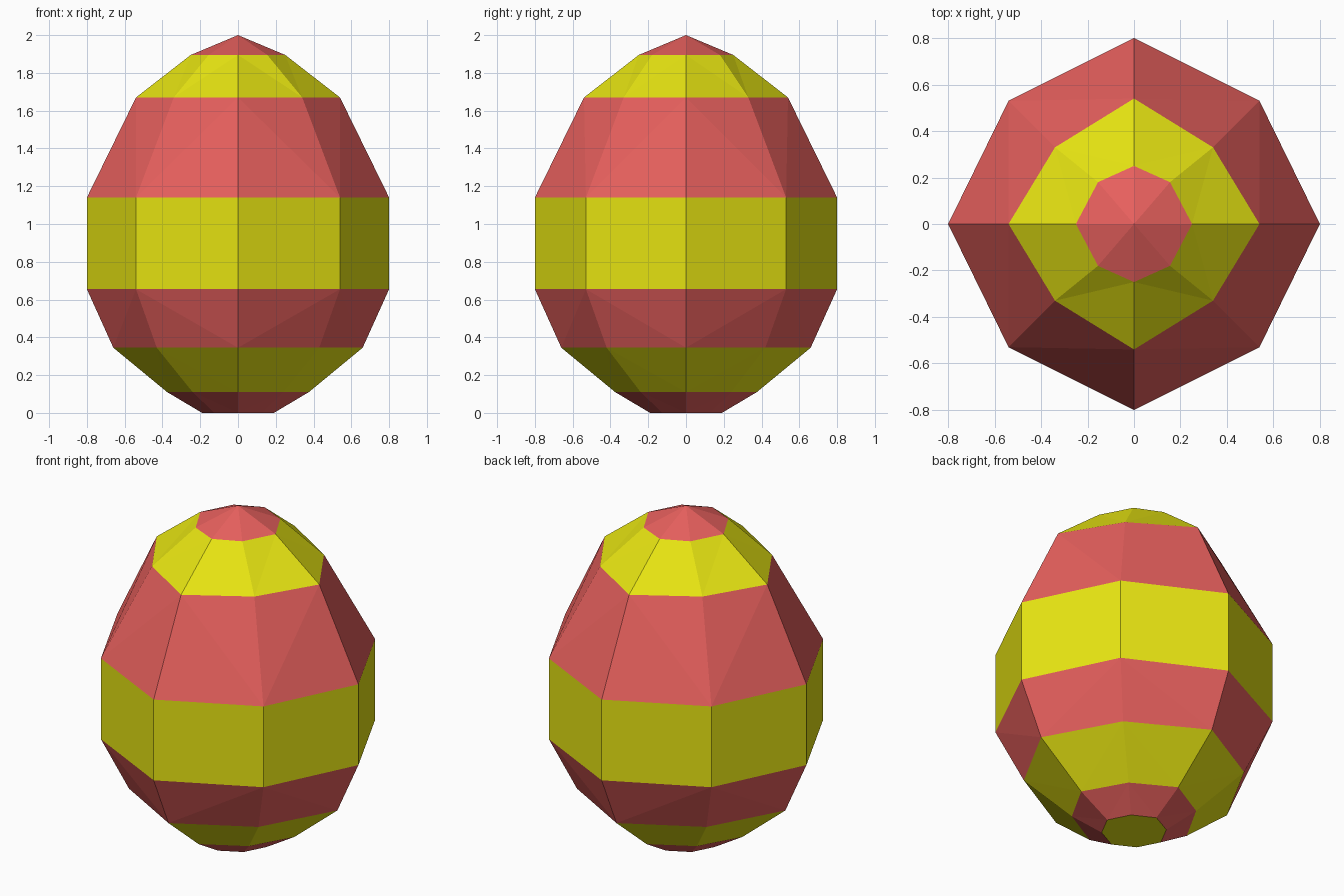
import bpy, bmesh

if "Cube" in bpy.data.objects:
    bpy.data.objects.remove(bpy.data.objects["Cube"])


def material(name, color):
    m = bpy.data.materials.new(name)
    m.diffuse_color = (*color, 1)
    m.use_nodes = True
    m.node_tree.nodes["Principled BSDF"].inputs["Base Color"].default_value = m.diffuse_color
    return m


yellow = material("yellow", (0.80, 0.78, 0.006))
red = material("coral red", (0.80, 0.117, 0.11))

# Eight-sided rings: height, reach on the axes, diagonal corner x and y
rings = [
    (0.00, 0.19, 0.125, 0.125),
    (0.11, 0.375, 0.24, 0.24),
    (0.345, 0.66, 0.43, 0.42),
    (0.655, 0.80, 0.54, 0.53),
    (1.14, 0.80, 0.54, 0.53),
    (1.67, 0.54, 0.34, 0.33),
    (1.895, 0.25, 0.155, 0.18),
]

bm = bmesh.new()
loops = []
for z, r, dx, dy in rings:
    pts = [(r, 0), (dx, dy), (0, r), (-dx, dy),
           (-r, 0), (-dx, -dy), (0, -r), (dx, -dy)]
    loops.append([bm.verts.new((x, y, z)) for x, y in pts])


def face(verts, mat):
    bm.faces.new(verts).material_index = mat


# Striped side bands, alternating red and yellow
for b in range(len(rings) - 1):
    lo, hi = loops[b], loops[b + 1]
    mat = 1 - b % 2
    narrower_above = rings[b + 1][1] < rings[b][1]
    for i in range(8):
        j = (i + 1) % 8
        if rings[b][1] == rings[b + 1][1]:
            face((lo[i], lo[j], hi[j], hi[i]), mat)
        # fold runs from the wide ring's diagonal to the narrow ring's axis
        elif (i % 2 == 1) == narrower_above:
            face((lo[i], lo[j], hi[j]), mat)
            face((lo[i], hi[j], hi[i]), mat)
        else:
            face((lo[i], lo[j], hi[i]), mat)
            face((lo[j], hi[j], hi[i]), mat)

# Red pointed tip and yellow flat base
tip = bm.verts.new((0, 0, 2))
for i in range(8):
    face((loops[-1][i], loops[-1][(i + 1) % 8], tip), 1)
face(loops[0][::-1], 0)

mesh = bpy.data.meshes.new("striped_egg")
bm.normal_update()
bm.to_mesh(mesh)
bm.free()
mesh.materials.append(yellow)
mesh.materials.append(red)
egg = bpy.data.objects.new("striped_egg", mesh)
bpy.context.collection.objects.link(egg)
